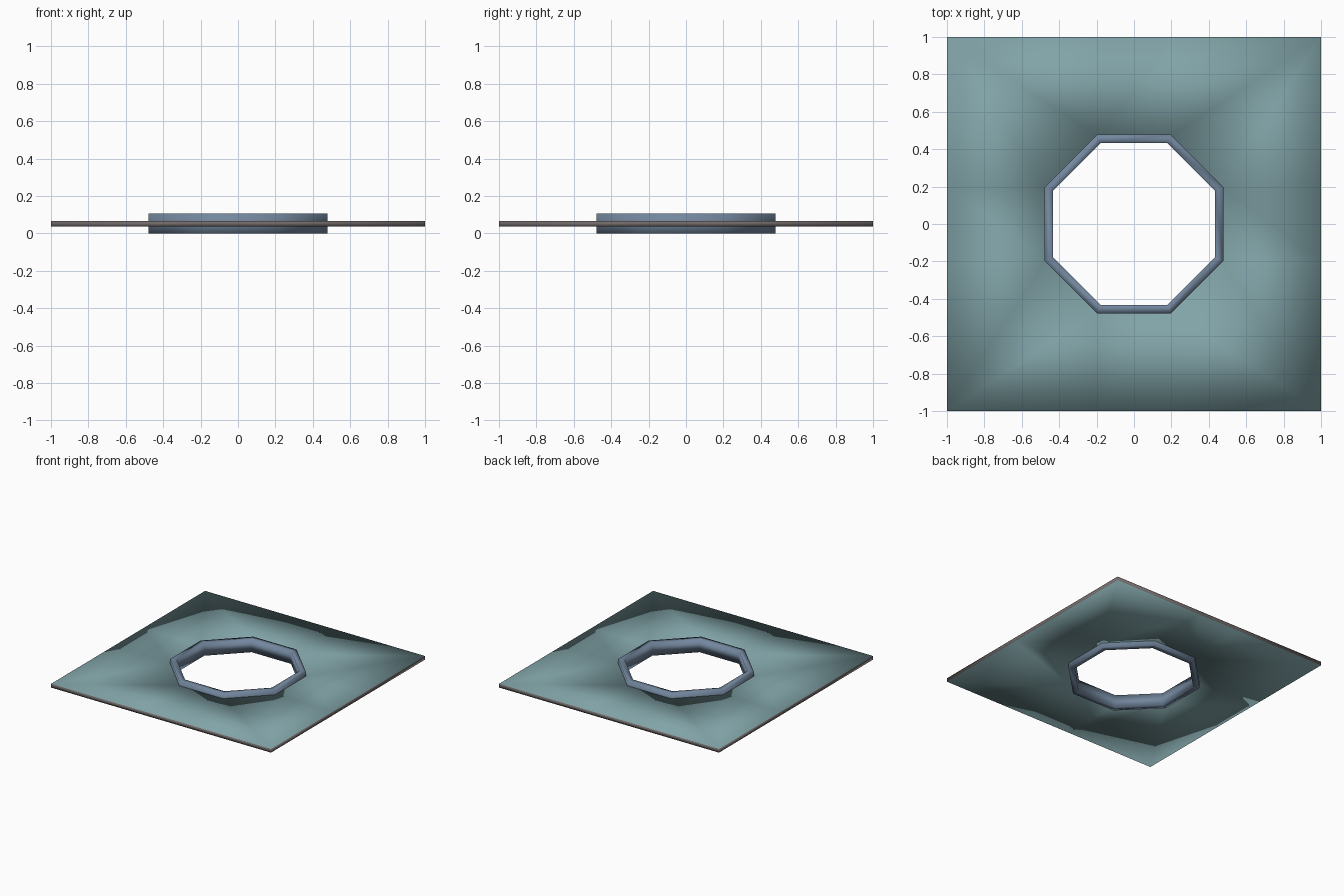
import bpy, bmesh
from math import cos, sin, pi

if "Cube" in bpy.data.objects:
    bpy.data.objects.remove(bpy.data.objects["Cube"])


def material(name, color):
    m = bpy.data.materials.new(name)
    m.diffuse_color = (*color, 1)
    m.use_nodes = True
    m.node_tree.nodes["Principled BSDF"].inputs["Base Color"].default_value = m.diffuse_color
    return m


def octagon(apothem):
    r = apothem / cos(pi / 8)
    return [(r * cos(pi / 8 + i * pi / 4), r * sin(pi / 8 + i * pi / 4)) for i in range(8)]


def finish(bm, name, mats):
    bmesh.ops.recalc_face_normals(bm, faces=bm.faces)
    for f in bm.faces:
        f.smooth = True
    mesh = bpy.data.meshes.new(name)
    bm.to_mesh(mesh)
    bm.free()
    for m in mats:
        mesh.materials.append(m)
    obj = bpy.data.objects.new(name, mesh)
    bpy.context.collection.objects.link(obj)
    return obj


teal = material("plate_teal", (0.22, 0.37, 0.39))
edge_grey = material("edge_grey", (0.17, 0.145, 0.145))
blue = material("ring_blue", (0.17, 0.24, 0.34))

# Square plate with octagonal opening
S, B = 1.0, 0.2
Z0, Z1 = 0.037, 0.067
outer = []
for k in range(4):
    c, s = round(cos(k * pi / 2)), round(sin(k * pi / 2))
    for x, y in ((S, B), (S, S), (B, S)):
        outer.append((x * c - y * s, x * s + y * c))
inner = octagon(0.47)

bm = bmesh.new()
layers = []
for z in (Z0, Z1):
    o = [bm.verts.new((x, y, z)) for x, y in outer]
    n = [bm.verts.new((x, y, z)) for x, y in inner]
    for k in range(4):
        a, b = 3 * k, 2 * k
        bm.faces.new((o[a], o[a + 1], o[a + 2], n[b + 1], n[b]))
        bm.faces.new((o[a + 2], o[(a + 3) % 12], n[(b + 2) % 8], n[b + 1]))
    layers.append((o, n))
for loop in (0, 1):
    lo, hi = layers[0][loop], layers[1][loop]
    for i in range(len(lo)):
        j = (i + 1) % len(lo)
        bm.faces.new((lo[i], lo[j], hi[j], hi[i])).material_index = 1
finish(bm, "plate", [teal, edge_grey])

# Octagonal collar around the opening
bm = bmesh.new()
profile = [(0.478, 0.0), (0.478, 0.105), (0.432, 0.105), (0.432, 0.0)]
loops = [[bm.verts.new((x, y, z)) for x, y in octagon(a)] for a, z in profile]
for k in range(4):
    p, q = loops[k], loops[(k + 1) % 4]
    for i in range(8):
        j = (i + 1) % 8
        bm.faces.new((p[i], p[j], q[j], q[i]))
finish(bm, "collar_ring", [blue])
